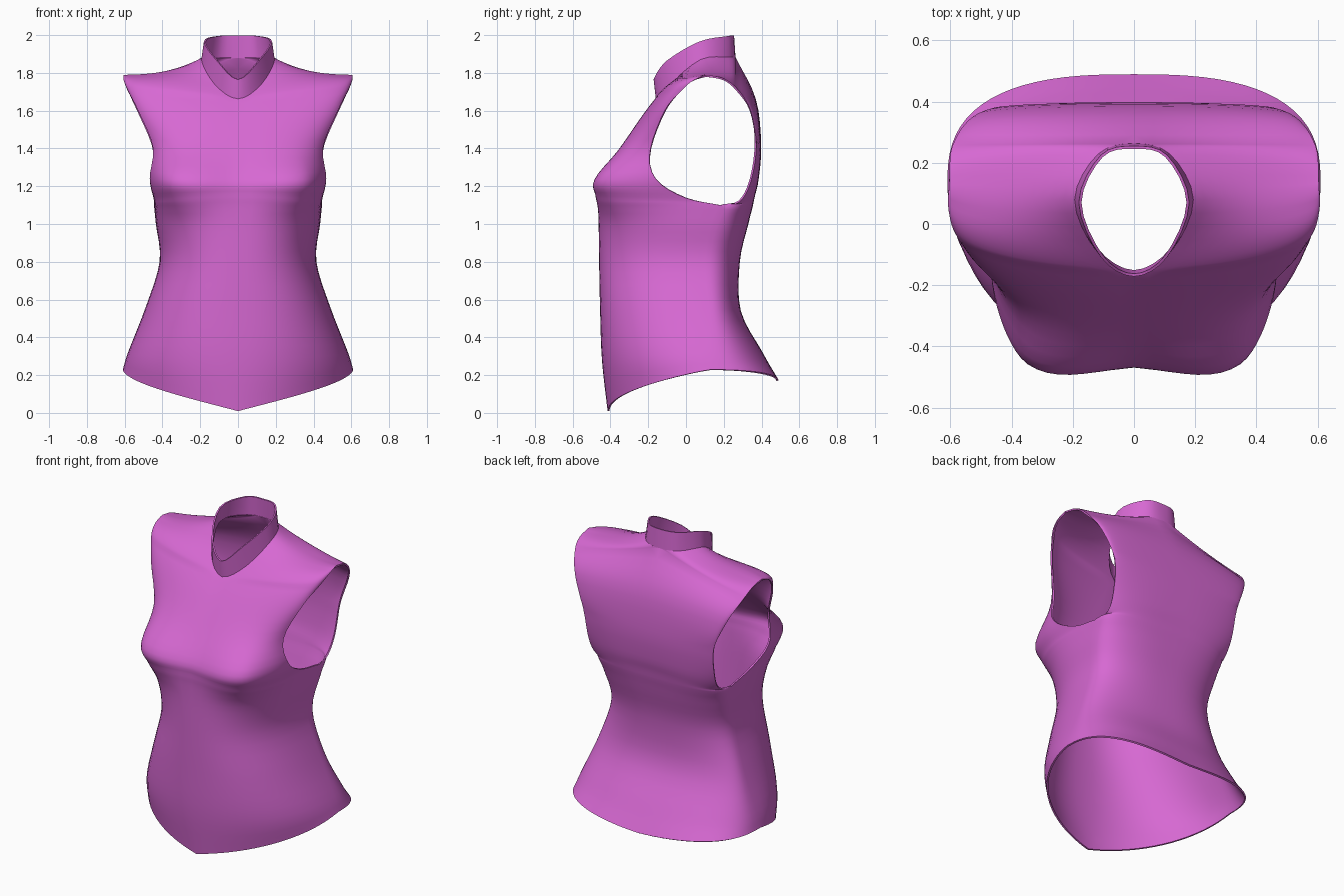
import bpy, bmesh, math
from mathutils import Vector

cube = bpy.data.objects.get("Cube")
if cube:
    bpy.data.objects.remove(cube, do_unlink=True)

orchid = bpy.data.materials.new("orchid_fabric")
orchid.use_nodes = True
colour = (0.68, 0.14, 0.65, 1)
orchid.diffuse_color = colour
orchid.node_tree.nodes["Principled BSDF"].inputs["Base Color"].default_value = colour

COLUMNS = 18
STEPS = 4


def spline(points):
    """Smooth curve through the given points (tuples of any size)."""
    pts = [Vector(p) for p in points]
    first, last = pts[0] * 2 - pts[1], pts[-1] * 2 - pts[-2]
    pts = [first] + pts + [last]
    out = []
    for i in range(1, len(pts) - 2):
        a, b, c, d = pts[i - 1:i + 3]
        for k in range(STEPS):
            t = k / STEPS
            out.append(b + (c - a) * (t / 2)
                       + (a * 2 - b * 5 + c * 4 - d) * (t * t / 2)
                       + (b * 3 - a - c * 3 + d) * (t ** 3 / 2))
    out.append(pts[-2])
    return out


def half_loop(points):
    """Half of a ring that crosses the centre plane squarely."""
    ghosts = [(-x, y, z) for x, y, z in (points[1], points[-2])]
    return spline(ghosts[:1] + points + ghosts[1:])[STEPS:-STEPS]


def joined(lower, upper):
    """Two splines that share a corner point at the armpit."""
    return spline(lower)[:-1] + spline([lower[-1]] + upper)


def bust(p):
    """Push the chest outward around the fullest point, fading to the side."""
    fade = min(1, max(0, (0.08 - p.y) / 0.3))
    fade *= fade * (3 - 2 * fade)
    d = ((p.x - 0.28) / 0.17) ** 2 + ((p.z - 1.22) / 0.15) ** 2
    return p + Vector((0.055 * min(1, p.x / 0.3), -0.065, 0)) * (fade * math.exp(-d))


def add_grid(bm, rows):
    grid = [[bm.verts.new(p) for p in row] for row in rows]
    for r0, r1 in zip(grid, grid[1:]):
        for j in range(len(r0) - 1):
            bm.faces.new((r0[j], r0[j + 1], r1[j + 1], r1[j]))


def add_panel(bm, centre, edge, shape):
    """Rows swept from the centre or neckline round to the seam or armhole.

    Each row is part of a superellipse whose axis may lie beyond the edge."""
    rows = []
    for c, e, (n, q, beyond) in zip(centre, edge, shape):
        axis = e.y + beyond
        depth = c.y - axis
        k_end = min(0.95, max(0, -beyond / depth)) if abs(depth) > 0.05 else 0
        if k_end == 0:
            axis, depth = e.y, c.y - e.y
        end = math.acos(k_end ** (n / 2))
        s_end = math.sin(end) ** (2 / n)
        row = []
        for j in range(COLUMNS + 1):
            t = j / COLUMNS
            s = math.sin(end * t) ** (2 / n) / s_end
            k = max(0, math.cos(end * t)) ** (2 / n)
            z = c.z + (e.z - c.z) * (1 - (1 - t) ** q)
            row.append(bust(Vector((c.x + (e.x - c.x) * s, axis + depth * k, z))))
        rows.append(row)
    add_grid(bm, rows)


def finish(bm, name, thickness):
    """Weld, mirror, thicken and smooth one garment part."""
    bmesh.ops.remove_doubles(bm, verts=bm.verts, dist=0.0008)
    bmesh.ops.recalc_face_normals(bm, faces=bm.faces)
    mesh = bpy.data.meshes.new(name)
    bm.to_mesh(mesh)
    bm.free()
    mesh.materials.append(orchid)
    ob = bpy.data.objects.new(name, mesh)
    bpy.context.collection.objects.link(ob)
    mirror = ob.modifiers.new("mirror", 'MIRROR')
    mirror.merge_threshold = 0.001
    solid = ob.modifiers.new("cloth", 'SOLIDIFY')
    solid.thickness = thickness
    solid.offset = 0
    bpy.ops.object.select_all(action='DESELECT')
    ob.select_set(True)
    bpy.context.view_layer.objects.active = ob
    bpy.ops.object.convert(target='MESH')
    bpy.ops.object.shade_smooth_by_angle(angle=math.radians(45))


# Neckline from front to back, split at the shoulder
neck = half_loop([(0, -.155, 1.66), (.12, -.085, 1.735), (.19, .08, 1.868),
                  (.115, .225, 1.88), (0, .258, 1.88)])
middle = len(neck) // 2
front_neck, back_neck = neck[:middle + 1], neck[:middle - 1:-1]

# Side seam, then the armhole edge up to the shoulder tip
seam = [(.605, .13, .228), (.577, .13, .32), (.487, .12, .55),
        (.41, .1, .8), (.43, .13, 1), (.44, .18, 1.1)]
front_armhole = [(.44, .0, 1.14), (.445, -.14, 1.24), (.44, -.18, 1.4),
                 (.525, -.11, 1.6), (.58, -.02, 1.71), (.6, .04, 1.76), (.605, .11, 1.785)]
back_armhole = [(.43, .28, 1.12), (.438, .34, 1.23), (.455, .368, 1.42),
                (.53, .34, 1.6), (.585, .27, 1.71), (.6, .2, 1.765), (.605, .11, 1.785)]

# Centre lines from hem to neck
front_low = [(0, -.41, .01), (0, -.44, .28), (0, -.45, .55),
             (0, -.455, .8), (0, -.457, 1), (0, -.457, 1.1)]
front_high = [(0, -.458, 1.16), (0, -.45, 1.23), (0, -.355, 1.38), (0, -.24, 1.55)]
back_low = [(0, .485, .17), (0, .4, .32), (0, .285, .54),
            (0, .28, .8), (0, .325, 1), (0, .35, 1.1)]
back_high = [(0, .36, 1.15), (0, .38, 1.24), (0, .393, 1.42), (0, .365, 1.66)]

# Per row: roundness, how quickly the height settles, axis beyond the edge
front_shape = spline([(2, 1.15, 0), (2.2, 1, 0)] + [(2.4, 1, 0)] * 2
                     + [(2.5, 1, 0), (2.7, 1, 0), (2.7, 1, .18), (2.8, 1, .3)]
                     + [(2.5, 1, .15), (2.1, 1, .05)]
                     + [(2, 1.5, 0), (2, 2, 0), (2, 4, 0)])
back_shape = spline([(2.7, 1.6, 0), (2.6, 1.2, 0)] + [(2.5, 1, 0)] * 2
                    + [(2.9, 1, 0), (3.3, 1, 0), (3.3, 1, -.1), (3, 1, -.1)]
                    + [(2.6, 1, -.03), (2.4, 1, 0)]
                    + [(2.1, 2, 0), (2, 3, 0), (2, 4, 0)])

body = bmesh.new()
add_panel(body, joined(front_low, front_high + [front_neck[0]]) + front_neck[1:],
          joined(seam, front_armhole), front_shape)
add_panel(body, joined(back_low, back_high + [back_neck[0]]) + back_neck[1:],
          joined(seam, back_armhole), back_shape)
finish(body, "vest_body", 0.01)

# Stand collar rising from the neckline
rim = half_loop([(0, -.167, 1.766), (.105, -.105, 1.86), (.176, .07, 1.965),
                 (.105, .222, 1.995), (0, .25, 1.997)])
collar = bmesh.new()
add_grid(collar, [[b.lerp(r, k / 4) for b, r in zip(neck, rim)] for k in range(5)])
finish(collar, "stand_collar", 0.009)
